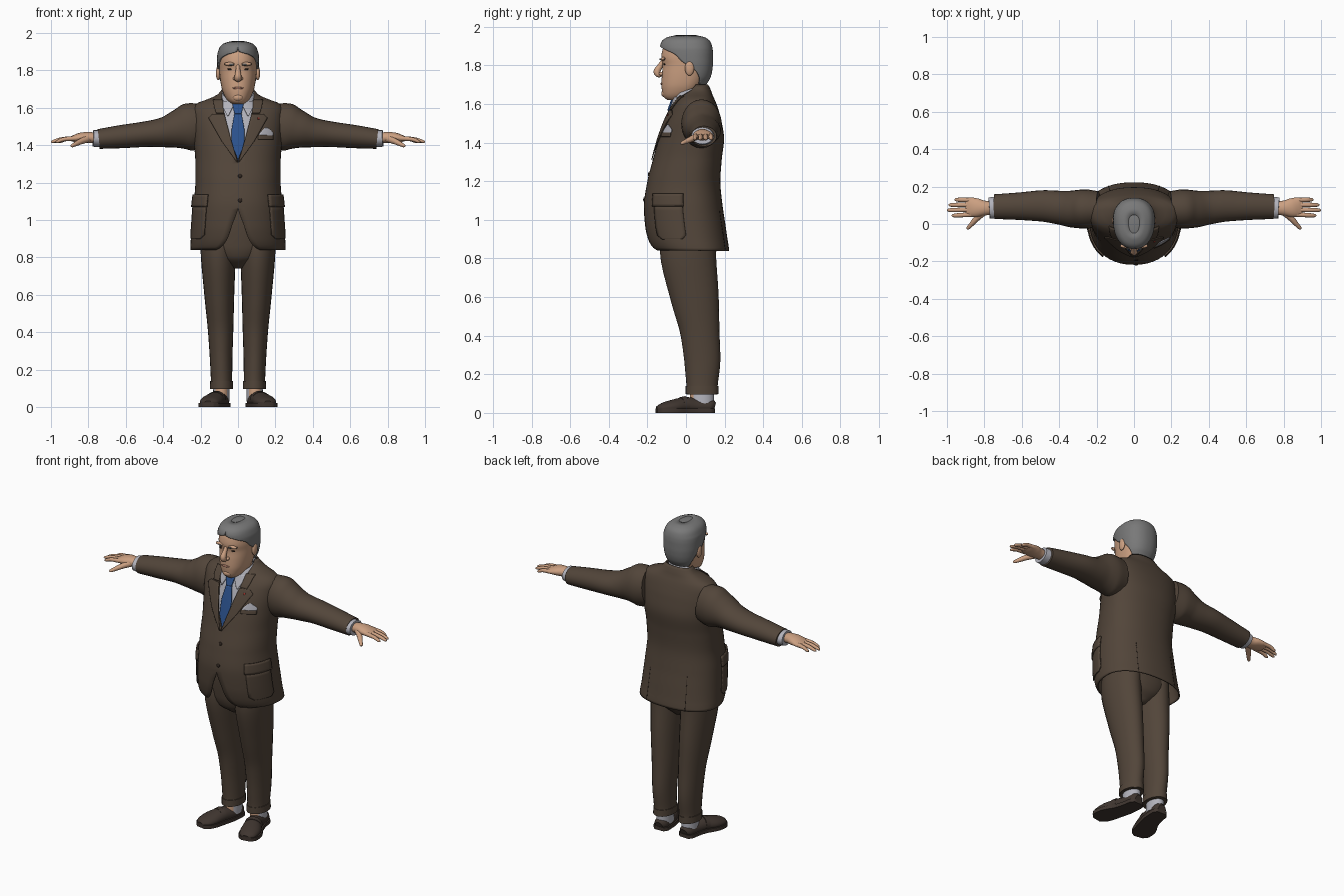
import bpy, bmesh
from math import sin, cos, asin, pi, radians, degrees, copysign
from mathutils import Vector, Matrix

cube = bpy.data.objects.get("Cube")
if cube:
    bpy.data.objects.remove(cube, do_unlink=True)


def material(name, *rgb):
    m = bpy.data.materials.new(name)
    m.use_nodes = True
    m.diffuse_color = (*rgb, 1)
    m.node_tree.nodes["Principled BSDF"].inputs["Base Color"].default_value = (*rgb, 1)
    return m


suit = material("brown suit cloth", .085, .06, .042)
leather = material("dark brown leather", .05, .036, .029)
skin = material("skin", .6, .35, .22)
hair_grey = material("grey hair", .19, .19, .19)
cotton = material("pale grey cotton", .45, .45, .5)
silk = material("blue silk", .025, .085, .27)
dark = material("dark brown", .03, .02, .015)
lip = material("lip", .42, .2, .14)
enamel = material("red enamel", .4, .04, .03)


# ---- shared helpers ----
def interp(keys, t):
    """Monotone spline through rows whose first column is the parameter."""
    n = len(keys)
    i = max(j for j in range(n - 1) if j == 0 or keys[j][0] <= t)
    h = keys[i + 1][0] - keys[i][0]
    u = min(1, max(0, (t - keys[i][0]) / h))

    def secant(j, c):
        return (keys[j + 1][c] - keys[j][c]) / (keys[j + 1][0] - keys[j][0])

    def slope(j, c):
        if j == 0 or j == n - 1:
            return secant(min(j, n - 2), c)
        a, b = secant(j - 1, c), secant(j, c)
        return 0 if a * b <= 0 else 2 * a * b / (a + b)

    out = []
    for c in range(1, len(keys[0])):
        p, q = keys[i][c], keys[i + 1][c]
        v, w = slope(i, c) * h, slope(i + 1, c) * h
        out.append(p + u * (v + u * (3 * (q - p) - 2 * v - w + u * (2 * (p - q) + v + w))))
    return out


def finish(name, bm, mats, mirror=False, thick=0, side=-1):
    bmesh.ops.remove_doubles(bm, verts=bm.verts, dist=.0001)
    me = bpy.data.meshes.new(name)
    bm.to_mesh(me)
    bm.free()
    me.shade_smooth()
    me.set_sharp_from_angle(angle=radians(50))
    me.materials.append(mats)
    ob = bpy.data.objects.new(name, me)
    bpy.context.collection.objects.link(ob)
    if thick:
        mod = ob.modifiers.new("thickness", "SOLIDIFY")
        mod.thickness, mod.offset = thick, side
    if mirror:
        ob.modifiers.new("mirror", "MIRROR")
    return ob


def loft(name, rings, mat, closed=True, caps=True, **kw):
    bm = bmesh.new()
    vs = [[bm.verts.new(p) for p in r] for r in rings]
    n = len(rings[0])
    for a, b in zip(vs, vs[1:]):
        for j in range(n if closed else n - 1):
            k = (j + 1) % n
            bm.faces.new((a[j], a[k], b[k], b[j]))
    if caps:
        bm.faces.new(vs[0][::-1])
        bm.faces.new(vs[-1])
    return finish(name, bm, mat, **kw)


E = .9


def surface(keys, z, deg, off=0):
    """Point on a body; angle 0 is the front, 90 the left side."""
    w, front, back, _ = interp(keys, z)
    mid = front + (back - front) * .58
    s, c = sin(radians(deg)), cos(radians(deg))
    depth = (mid - front if c > 0 else back - mid) + off
    return Vector((copysign(abs(s) ** E, s) * (w + off), mid - depth * copysign(abs(c) ** E, c), z))


def angle(keys, z, x):
    return degrees(copysign(asin(min(1, abs(x) / interp(keys, z)[0]) ** (1 / E)), x))


def shell(name, keys, mat, rows=36, cols=48, caps=False, **kw):
    """Body of stacked rings, open at the front by the last column's angle."""
    rings = []
    for i in range(rows + 1):
        z = keys[0][0] + (keys[-1][0] - keys[0][0]) * i / rows
        a = max(0, interp(keys, z)[3])
        rings.append([surface(keys, z, a + (360 - 2 * a) * j / cols) for j in range(cols + 1)])
    return loft(name, rings, mat, closed=False, caps=caps, **kw)


def patch(name, keys, rows, mat, off=.003, thick=.005, deg=False, steps=5, cols=8, mirror=False):
    """Thin piece that follows a body; rows hold height and both edges."""
    rings = []
    for (z0, a0, b0), (z1, a1, b1) in zip(rows, rows[1:]):
        for i in range(steps + 1):
            u = i / steps
            z, a, b = z0 + (z1 - z0) * u, a0 + (a1 - a0) * u, b0 + (b1 - b0) * u
            if not deg:
                a, b = angle(keys, z, a), angle(keys, z, b)
            rings.append([surface(keys, z, a + (b - a) * j / cols, off) for j in range(cols + 1)])
    return loft(name, rings, mat, closed=False, caps=False, thick=thick, side=1, mirror=mirror)


def tube(name, stations, mat, up=(0, 0, 1), lo=-9, hi=9, steps=5, sides=24, mirror=True):
    """Limb through stations of x, y, z, radius across, radius along up."""
    keys = [(i, *s) for i, s in enumerate(stations)]
    total = (len(keys) - 1) * steps
    pts = [interp(keys, i / steps) for i in range(total + 1)]
    rings = []
    for i, (x, y, z, ra, rb) in enumerate(pts):
        t = (Vector(pts[min(i + 1, total)][:3]) - Vector(pts[max(i - 1, 0)][:3])).normalized()
        u = Vector(up)
        u = (u - t * u.dot(t)).normalized()
        v = t.cross(u)
        ring = [Vector((x, y, z)) + u * rb * cos(2 * pi * j / sides) + v * ra * sin(2 * pi * j / sides)
                for j in range(sides)]
        for p in ring:
            p.z = min(hi, max(lo, p.z))
        rings.append(ring)
    return loft(name, rings, mat, mirror=mirror)


def ball(name, loc, size, mat, mirror=False):
    bm = bmesh.new()
    bmesh.ops.create_uvsphere(bm, u_segments=20, v_segments=12, radius=1,
                              matrix=Matrix.Translation(loc) @ Matrix.Diagonal((*size, 1)))
    return finish(name, bm, mat, mirror=mirror)


# ---- jacket: height, half width, front, back, opening angle ----
coat = [(.84, .255, -.165, .223, 25), (.855, .255, -.18, .222, 18), (.9, .252, -.2, .215, 11),
        (.97, .247, -.213, .205, 6), (1.07, .24, -.218, .19, 0), (1.2, .228, -.2, .178, 0),
        (1.31, .228, -.172, .185, 0), (1.42, .237, -.143, .197, 8), (1.52, .245, -.108, .182, 13),
        (1.58, .245, -.078, .165, 16), (1.62, .225, -.05, .15, 20), (1.645, .165, -.03, .138, 28),
        (1.67, .11, 0, .13, 49), (1.7, .085, .01, .115, 72)]
shell("jacket", coat, suit, rows=60, thick=.007)
tube("sleeve", [(.19, .08, 1.505, .095, .118), (.26, .08, 1.497, .105, .127), (.32, .08, 1.485, .1, .105),
                (.4, .088, 1.468, .09, .08), (.5, .097, 1.458, .083, .068),
                (.62, .095, 1.446, .073, .062), (.745, .093, 1.433, .066, .053)], suit)
patch("lapel", coat, [(1.31, .002, .007), (1.42, .034, .085), (1.545, .066, .155), (1.565, .07, .135)],
      suit, mirror=True)
patch("jacket_collar", coat, [(1.57, .072, .115), (1.6, .078, .125), (1.64, .08, .13)], suit, mirror=True)
patch("side_pocket", coat, [(.9, 50, 78), (.92, 43, 83), (1.08, 42, 83)], suit,
      off=0, thick=.006, deg=True, mirror=True)
patch("pocket_flap", coat, [(1.07, 40, 84), (1.135, 40, 84)], suit, thick=.009, deg=True, mirror=True)
patch("back_vent", coat, [(.845, 150, 151), (1.05, 150, 150.5)], dark, off=.001, thick=.001, deg=True, mirror=True)
patch("breast_pocket", coat, [(1.43, .105, .185), (1.452, .105, .185)], suit)
patch("pocket_square", coat, [(1.45, .11, .185), (1.465, .115, .187), (1.475, .125, .178), (1.492, .142, .155)],
      cotton, off=.001)
patch("lapel_pin", coat, [(1.538, .102, .112), (1.548, .102, .112)], enamel, off=.008, thick=.002, cols=2)
for z in (1.235, 1.105):
    ball("jacket_button", surface(coat, z, 2), (.011, .006, .011), dark)

# ---- shirt and tie ----
shirt = [(1.25, .19, -.165, .14, 0), (1.31, .2, -.152, .15, 0), (1.45, .2, -.118, .15, 0),
         (1.55, .18, -.088, .14, 0), (1.62, .12, -.063, .11, 0), (1.66, .08, -.052, .095, 0)]
shell("shirt", shirt, cotton, caps=True)
patch("tie", shirt, [(1.27, -.03, .03), (1.48, -.034, .034), (1.57, -.018, .018)], silk, thick=.006)
patch("tie_knot", shirt, [(1.565, -.016, .016), (1.58, -.021, .021), (1.62, -.028, .028)], silk,
      off=.006, thick=.009)
patch("collar_point", shirt, [(1.555, .05, .056), (1.6, .028, .078), (1.635, .014, .08)], cotton, mirror=True)
ring = [(1, .085, -.066, .102, 0), (2, .085, -.066, .102, 0)]
band = []
for base, grow in ((1.615, .006), (1.67, 0)):
    pts = [surface(ring, 1, 10 + 340 * j / 40, grow) for j in range(41)]
    band.append([(p.x, p.y, base + .36 * p.y) for p in pts])
loft("shirt_collar", band, cotton, closed=False, caps=False, thick=.005)
tube("shirt_cuff", [(.73, .088, 1.434, .059, .046), (.775, .085, 1.436, .057, .044)], cotton)

# ---- hands ----
tube("palm", [(.76, .085, 1.437, .035, .027), (.8, .085, 1.441, .04, .03), (.84, .087, 1.44, .05, .027),
              (.875, .09, 1.436, .052, .019), (.9, .09, 1.433, .045, .01)], skin)
for finger, y, tip_y, tip_x in (("index", .05, .045, .975), ("middle", .076, .074, 1),
                                ("ring", .102, .102, .992), ("little", .128, .13, .96)):
    tube(finger + "_finger", [(.865, y, 1.437, .012, .013), ((.88 + tip_x) / 2, (y + tip_y) / 2, 1.432, .012, .011),
                              (tip_x - .01, tip_y, 1.419, .009, .008), (tip_x, tip_y, 1.416, .003, .003)],
         skin, sides=12)
tube("thumb", [(.795, .065, 1.437, .016, .02), (.84, .03, 1.42, .016, .016), (.87, -.003, 1.405, .012, .012),
               (.888, -.022, 1.396, .009, .008), (.893, -.027, 1.394, .003, .003)], skin, sides=12)

# ---- trousers ----
shell("trouser_seat", [(.74, .03, -.05, .09, 0), (.8, .14, -.12, .145, 0), (.86, .185, -.138, .16, 0),
                       (1, .2, -.15, .16, 0), (1.15, .19, -.15, .15, 0)], suit, caps=True)
tube("trouser_leg", [(.088, .083, .095, .057, .08), (.088, .083, .14, .057, .081), (.09, .085, .25, .06, .092),
                     (.093, .073, .41, .068, .101), (.1, .045, .6, .08, .125), (.106, .01, .84, .094, .145),
                     (.1, .02, .95, .09, .14)], suit, up=(0, 1, 0))
tube("trouser_cuff", [(.088, .083, .097, .062, .085), (.088, .083, .138, .061, .085)], suit, up=(0, 1, 0))

# ---- socks and shoes ----
sock = tube("sock", [(.09, .082, .035, .045, .064), (.088, .083, .12, .043, .062)], cotton, up=(0, 1, 0))
sock.data.materials.append(skin)
for f in sock.data.polygons:
    if f.center.y < .04 and abs(f.normal.z) < .9:
        f.material_index = 1
last = [(.088, .148, .028, .025, .025), (.089, .125, .033, .042, .04), (.096, .06, .033, .047, .042),
        (.112, 0, .036, .05, .046), (.14, -.07, .03, .06, .038), (.155, -.125, .024, .05, .026),
        (.16, -.152, .021, .022, .012)]
tube("shoe", last, leather, lo=.018)
tube("shoe_sole", [(x, y, .012, ra + .007, .3) for x, y, z, ra, rb in last], leather, lo=0, hi=.022, sides=40)
tube("shoe_strap", [(x, y, z + .004, ra + .002, rb + .001) for x, y, z, ra, rb in last[3:5]][:1]
     + [(.122, -.025, .037, .053, .045)], leather, lo=.02)

# ---- head ----
skull = [(1.62, .03, -.095, -.03, 0), (1.635, .052, -.115, .02, 0), (1.66, .07, -.123, .055, 0),
         (1.7, .086, -.127, .085, 0), (1.75, .095, -.125, .105, 0), (1.8, .1, -.121, .12, 0),
         (1.84, .102, -.128, .125, 0), (1.88, .1, -.122, .125, 0), (1.92, .086, -.1, .105, 0),
         (1.945, .055, -.06, .07, 0)]
shell("head", skull, skin, caps=True)
tube("neck", [(0, .02, 1.58, .07, .075), (0, .018, 1.74, .074, .078)], skin, up=(0, 1, 0), mirror=False)
shell("hair", [(1.7, .085, -.1, .105, 125), (1.74, .1, -.11, .128, 112), (1.78, .107, -.115, .137, 95),
               (1.82, .111, -.122, .14, 73), (1.86, .112, -.13, .14, 58), (1.885, .111, -.134, .138, 30),
               (1.9, .107, -.134, .135, 3), (1.925, .097, -.125, .125, 0), (1.945, .075, -.1, .1, 0),
               (1.957, .03, -.05, .05, 0)], hair_grey, thick=.012)
ball("hair_crown", (0, -.002, 1.93), (.075, .1, .028), hair_grey)
ball("ear", (.106, .018, 1.785), (.012, .024, .038), skin, mirror=True)
tube("nose", [(0, -.116, 1.828, .01, .01), (0, -.134, 1.797, .013, .014), (0, -.15, 1.768, .018, .018),
              (0, -.144, 1.752, .018, .014), (0, -.125, 1.745, .01, .006)], skin, up=(0, 1, 0), mirror=False)
ball("nostril", (.017, -.127, 1.757), (.01, .014, .01), skin, mirror=True)
ball("brow_ridge", surface(skull, 1.834, 22), (.032, .012, .01), skin, mirror=True)
patch("eyebrow", skull, [(1.828, .02, .062), (1.837, .024, .066)], hair_grey, off=.008, thick=.004, mirror=True)
ball("eye", surface(skull, 1.806, 23), (.014, .005, .005), dark, mirror=True)
ball("mouth", surface(skull, 1.705, 0), (.03, .006, .006), lip)
ball("chin", surface(skull, 1.655, 0) + Vector((0, .012, 0)), (.028, .018, .02), skin)
